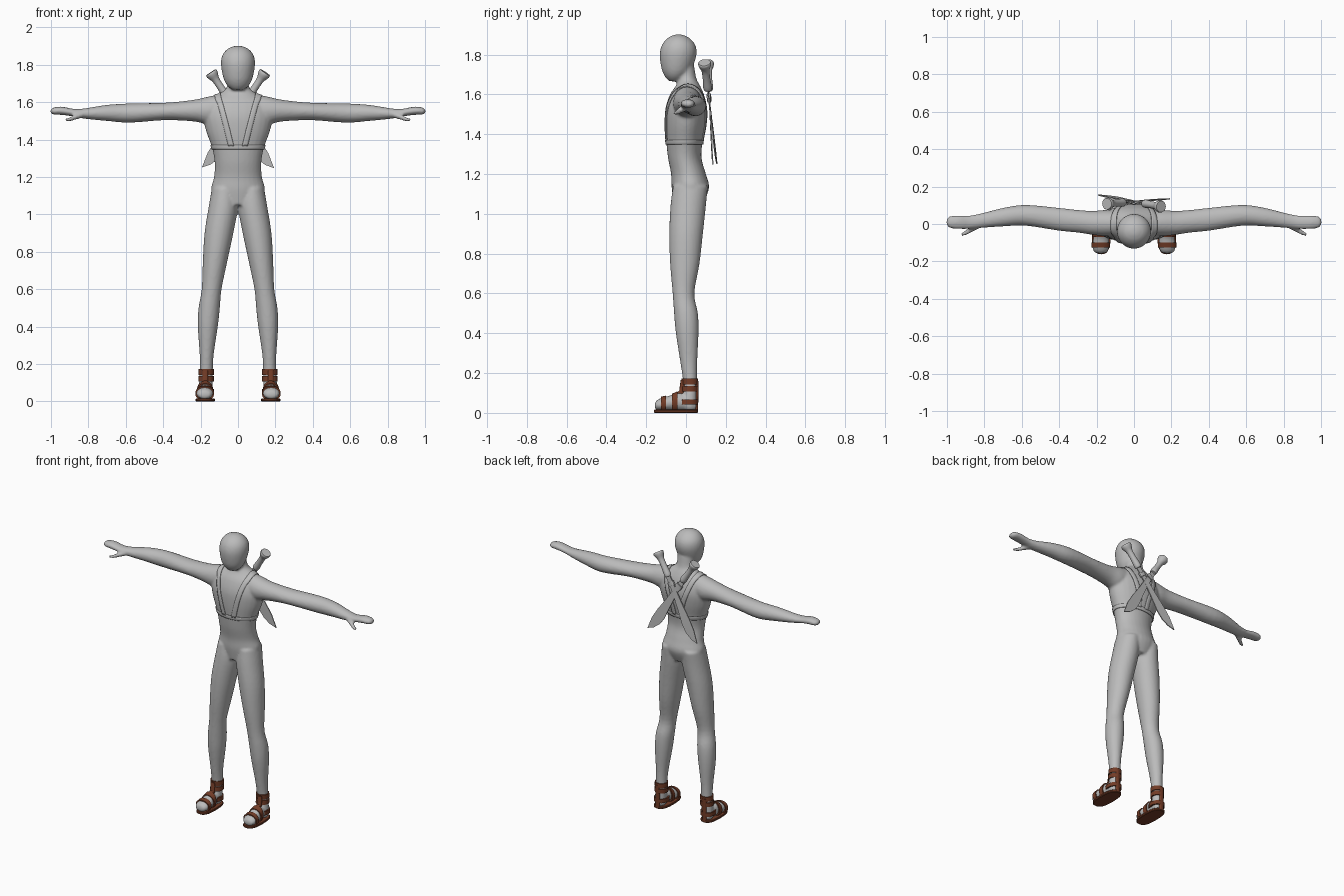
import bpy, bmesh, math
from mathutils import Vector, Matrix

if "Cube" in bpy.data.objects:
    bpy.data.objects.remove(bpy.data.objects["Cube"])


def material(name, rgb):
    m = bpy.data.materials.new(name)
    m.diffuse_color = (*rgb, 1)
    m.use_nodes = True
    m.node_tree.nodes["Principled BSDF"].inputs["Base Color"].default_value = m.diffuse_color
    return m


GREY = material("grey", (0.5, 0.5, 0.5))
BROWN = material("brown_leather", (0.17, 0.045, 0.02))


def finish(bm, name, mat, angle=None):
    bmesh.ops.recalc_face_normals(bm, faces=bm.faces[:])
    me = bpy.data.meshes.new(name)
    bm.to_mesh(me)
    bm.free()
    me.materials.append(mat)
    ob = bpy.data.objects.new(name, me)
    bpy.context.collection.objects.link(ob)
    if angle:
        bpy.context.view_layer.objects.active = ob
        ob.select_set(True)
        bpy.ops.object.shade_smooth_by_angle(angle=math.radians(angle))
        ob.select_set(False)
    return ob


def spline(rows, n):
    """Catmull-Rom interpolation of number tuples."""
    out = []
    for i in range(len(rows) - 1):
        p = [rows[max(0, min(len(rows) - 1, i + k))] for k in (-1, 0, 1, 2)]
        for s in range(n):
            t = s / n
            out.append(tuple(
                0.5 * (2 * b + (c - a) * t + (2 * a - 5 * b + 4 * c - d) * t * t
                       + (3 * b - a - 3 * c + d) * t ** 3)
                for a, b, c, d in zip(*p)))
    return out + [tuple(rows[-1])]


def loft(bm, axis, rows, side=1, sub=4, seg=28, power=1.0):
    """Capped tube; each row = (position, low a, high a, low b, high b)."""
    order = {"x": (0, 1, 2), "y": (1, 0, 2), "z": (2, 0, 1)}[axis]
    rings = []
    for t, a0, a1, b0, b1 in (spline(rows, sub) if sub > 1 else rows):
        ring = []
        for k in range(seg):
            c, s = math.cos(math.tau * k / seg), math.sin(math.tau * k / seg)
            c = math.copysign(abs(c) ** power, c)
            s = math.copysign(abs(s) ** power, s)
            co = [0, 0, 0]
            co[order[0]] = t
            co[order[1]] = (a0 + a1) / 2 + (a1 - a0) / 2 * c
            co[order[2]] = (b0 + b1) / 2 + (b1 - b0) / 2 * s
            co[0] *= side
            ring.append(bm.verts.new(co))
        rings.append(ring)
    for r, q in zip(rings, rings[1:]):
        for k in range(seg):
            j = (k + 1) % seg
            bm.faces.new((r[k], r[j], q[j], q[k]))
    bm.faces.new(rings[0])
    bm.faces.new(rings[-1])


# Body: torso, head, limbs fused into one smooth skin
torso = [(1.05, -.10, .10, -.06, .085), (1.13, -.143, .143, -.072, .116),
         (1.20, -.128, .128, -.075, .10), (1.28, -.125, .125, -.09, .078),
         (1.36, -.14, .14, -.099, .083), (1.45, -.172, .172, -.106, .10),
         (1.53, -.185, .185, -.103, .106), (1.60, -.16, .16, -.08, .09),
         (1.645, -.10, .10, -.05, .07), (1.68, -.06, .06, -.042, .052),
         (1.75, -.055, .055, -.045, .04)]
head = [(1.666, -.03, .03, -.085, -.03), (1.69, -.058, .058, -.106, 0),
        (1.73, -.078, .078, -.123, .03), (1.80, -.091, .091, -.132, .053),
        (1.85, -.084, .084, -.12, .046), (1.885, -.056, .056, -.09, .015),
        (1.901, -.018, .018, -.055, -.02)]
leg = [(1.14, .005, .14, -.065, .11), (1.04, 0, .157, -.078, .10),
       (.90, .025, .179, -.084, .085), (.75, .057, .188, -.08, .068),
       (.60, .088, .194, -.067, .042), (.50, .097, .211, -.06, .06),
       (.40, .108, .215, -.051, .063), (.25, .13, .205, -.028, .056),
       (.15, .135, .205, -.014, .055), (.05, .137, .212, -.015, .054),
       (.015, .145, .205, -.01, .048)]
foot = [(.05, .15, .20, .012, .05), (.02, .141, .209, .012, .08),
        (-.04, .138, .214, .012, .103), (-.08, .134, .218, .012, .087),
        (-.12, .132, .224, .012, .077), (-.148, .142, .214, .014, .062),
        (-.157, .16, .196, .025, .046)]
arm = [(.08, -.06, .07, 1.50, 1.645), (.15, -.065, .075, 1.48, 1.632),
       (.22, -.058, .07, 1.495, 1.616), (.30, -.046, .075, 1.502, 1.605),
       (.40, -.036, .086, 1.504, 1.597), (.58, -.009, .102, 1.491, 1.593),
       (.70, -.013, .086, 1.50, 1.586), (.82, -.021, .056, 1.512, 1.567),
       (.88, -.026, .046, 1.524, 1.565), (.94, -.027, .046, 1.532, 1.576),
       (.985, -.021, .041, 1.534, 1.572), (1.002, -.005, .025, 1.543, 1.561)]
thumb = [(.82, -.02, .025, 1.52, 1.555), (.87, -.046, -.01, 1.506, 1.534),
         (.905, -.062, -.036, 1.496, 1.518), (.926, -.066, -.05, 1.499, 1.513)]
bm = bmesh.new()
loft(bm, "z", torso)
loft(bm, "z", head)
for side in (-1, 1):
    loft(bm, "z", leg, side)
    loft(bm, "y", foot, side)
    loft(bm, "x", arm, side)
    loft(bm, "x", thumb, side, seg=14)
body = finish(bm, "body", GREY)
rm = body.modifiers.new("fuse", "REMESH")
rm.mode = "VOXEL"
rm.voxel_size = 0.008
rm.use_smooth_shade = True
sm = body.modifiers.new("relax", "SMOOTH")
sm.factor = 0.5
sm.iterations = 4


def ribbon(name, path, across, closed=False):
    """Flat strap laid on the body surface."""
    bm = bmesh.new()
    rows = [[bm.verts.new(Vector(p) + Vector(across) * k) for k in (-1, -.33, .33, 1)]
            for p in path]
    for a, b in zip(rows, rows[1:] + rows[:1] if closed else rows[1:]):
        for k in range(3):
            bm.faces.new((a[k], a[k + 1], b[k + 1], b[k]))
    ob = finish(bm, name, GREY, 40)
    sw = ob.modifiers.new("lay", "SHRINKWRAP")
    sw.target = body
    sw.wrap_mode = "ABOVE_SURFACE"
    sw.offset = 0.003
    so = ob.modifiers.new("thickness", "SOLIDIFY")
    so.thickness = 0.005
    so.offset = 0


# Harness: chest belt and two shoulder straps
ribbon("chest_belt", [(.142 * math.cos(a), -.008 + .094 * math.sin(a), 1.36)
                      for a in (math.tau * k / 48 for k in range(48))], (0, 0, .012), True)
strap = [(.038, -.105, 1.365), (.062, -.11, 1.46), (.088, -.095, 1.56), (.108, -.05, 1.63),
         (.112, .01, 1.655), (.10, .065, 1.62), (.07, .10, 1.53), (.04, .10, 1.44),
         (.03, .09, 1.365)]
for side, label in ((-1, "left"), (1, "right")):
    ribbon("shoulder_strap_" + label, [(x * side, y, z) for x, y, z in spline(strap, 5)],
           (.016, 0, 0))

# Crossed machetes on the back
blade = [(.015, .15), (.015, .35), (.02, .45), (.018, .53), (0, .614), (-.03, .575),
         (-.048, .525), (-.05, .47), (-.034, .37), (-.02, .26), (-.018, .15)]
grip = [(0, .030), (.008, .033), (.022, .030), (.05, .020), (.10, .019), (.15, .022), (.165, .018)]
for side, top, tip in ((-1, (.145, .093, 1.76), (-.197, .156, 1.245)),
                       (1, (-.145, .108, 1.76), (.195, .135, 1.245))):
    label = "left" if side < 0 else "right"
    top, tip = Vector(top), Vector(tip)
    w = (tip - top).normalized()
    p = (Vector((w.z, 0, -w.x)) * -side).normalized()
    place = Matrix((p, w.cross(p), w)).transposed().to_4x4()
    place.translation = top
    bm = bmesh.new()
    loft(bm, "z", [(z, -r, r, -r, r) for z, r in grip], sub=3, seg=20)
    finish(bm, "machete_handle_" + label, GREY, 50).matrix_world = place
    bm = bmesh.new()
    f = bm.faces.new([bm.verts.new((x, -.003, z)) for x, z in blade])
    ext = bmesh.ops.extrude_face_region(bm, geom=[f])["geom"]
    bmesh.ops.translate(bm, vec=(0, .006, 0),
                        verts=[v for v in ext if isinstance(v, bmesh.types.BMVert)])
    finish(bm, "machete_blade_" + label, GREY, 30).matrix_world = place
    # loop that holds the blade to the harness
    bm = bmesh.new()
    loft(bm, "z", [(.20, -.025, .022, -.010, .010), (.225, -.025, .022, -.010, .010)],
         sub=1, seg=16, power=.6)
    finish(bm, "blade_loop_" + label, GREY, 40).matrix_world = place

# Sandals
sandal = [
    ("sole", "z", [(0, .128, .222, -.158, .057), (.004, .124, .226, -.162, .061),
                   (.013, .124, .226, -.162, .061), (.016, .127, .223, -.159, .058)], .75),
    ("ankle_cuff_upper", "z", [(.143, .129, .211, -.02, .061), (.173, .129, .211, -.022, .061)], 1),
    ("ankle_cuff_lower", "z", [(.107, .129, .212, -.024, .061), (.135, .129, .212, -.021, .061)], 1),
    ("heel_band", "z", [(.042, .128, .219, -.04, .061), (.068, .129, .218, -.04, .061)], .9),
    ("front_tab", "z", [(.085, .158, .19, -.062, -.02), (.112, .16, .19, -.034, 0),
                        (.165, .16, .19, -.027, 0)], .6),
    ("back_tab", "z", [(.012, .16, .19, .03, .061), (.16, .16, .19, .03, .063)], .6),
    ("toe_strap", "y", [(-.126, .128, .228, .004, .081), (-.100, .128, .226, .004, .087)], .9),
    ("instep_strap", "y", [(-.07, .130, .223, .004, .096), (-.042, .132, .220, .004, .109)], .9),
]
for side, label in ((-1, "left"), (1, "right")):
    for part, axis, rows, power in sandal:
        bm = bmesh.new()
        loft(bm, axis, rows, side, sub=1, seg=32, power=power)
        finish(bm, f"sandal_{part}_{label}", BROWN, 35)
